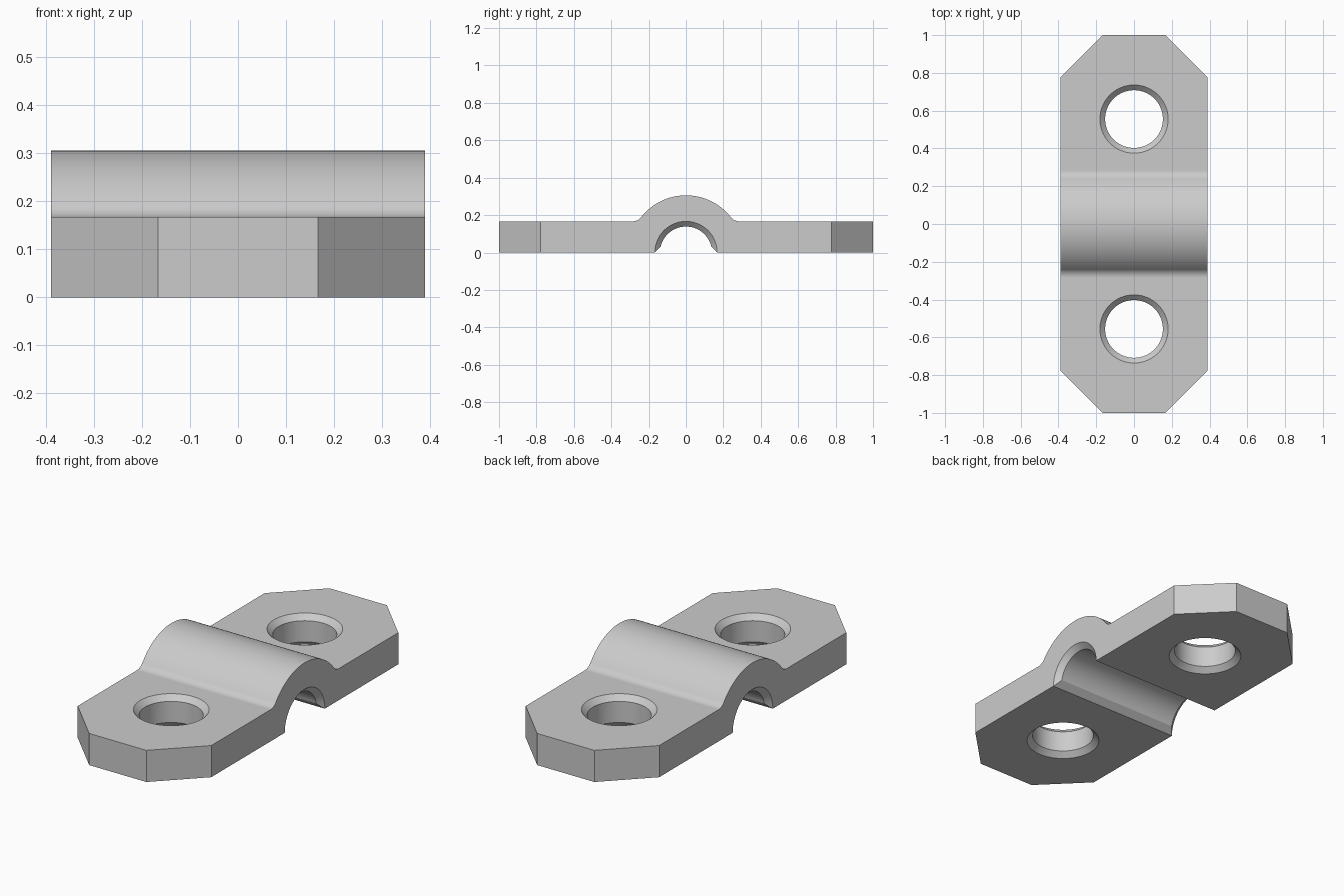
import bpy
import bmesh
from math import cos, sin, pi, sqrt, atan2, radians
from mathutils import Matrix, Vector

U = 1 / 18                     # design unit
HALF_W, THICK, ARCH_R, FILLET = 7 * U, 3 * U, 5.5 * U, U
BORE_R, HOLE_R, HOLE_Y, BEVEL = 2.5 * U, 2.75 * U, 10 * U, 0.5 * U

if "Cube" in bpy.data.objects:
    bpy.data.objects.remove(bpy.data.objects["Cube"])

steel = bpy.data.materials.new("light_grey_metal")
steel.use_nodes = True
steel.diffuse_color = (0.6, 0.6, 0.6, 1)
steel.node_tree.nodes["Principled BSDF"].inputs["Base Color"].default_value = steel.diffuse_color


def make_object(name, bm):
    bmesh.ops.recalc_face_normals(bm, faces=bm.faces)
    mesh = bpy.data.meshes.new(name)
    bm.to_mesh(mesh)
    bm.free()
    mesh.materials.append(steel)
    obj = bpy.data.objects.new(name, mesh)
    bpy.context.collection.objects.link(obj)
    return obj


def prism(name, points, direction):
    """Extrude a closed outline along a direction."""
    bm = bmesh.new()
    face = bm.faces.new([bm.verts.new(p) for p in points])
    new = bmesh.ops.extrude_face_region(bm, geom=[face])["geom"]
    bmesh.ops.translate(bm, vec=direction,
                        verts=[v for v in new if isinstance(v, bmesh.types.BMVert)])
    return make_object(name, bm)


def bore(name, radius, half_len, matrix, steps=96):
    """Round cutter whose two ends flare to leave a bevelled rim."""
    over = 0.03
    profile = [(-half_len - over, radius + BEVEL + over), (-half_len + BEVEL, radius)]
    profile += [(-h, r) for h, r in reversed(profile)]
    bm = bmesh.new()
    rings = [[bm.verts.new((r * cos(2 * pi * i / steps), r * sin(2 * pi * i / steps), h))
              for i in range(steps)] for h, r in profile]
    for low, high in zip(rings, rings[1:]):
        for i in range(steps):
            j = (i + 1) % steps
            bm.faces.new((low[i], low[j], high[j], high[i]))
    bm.faces.new(rings[0])
    bm.faces.new(rings[-1])
    bm.transform(matrix)
    return make_object(name, bm)


def boolean(target, cutter, operation):
    cutter.hide_render = True
    bpy.context.view_layer.objects.active = target
    mod = target.modifiers.new(cutter.name, 'BOOLEAN')
    mod.operation, mod.solver, mod.object = operation, 'EXACT', cutter
    bpy.ops.object.modifier_apply(modifier=mod.name)
    bpy.data.objects.remove(cutter)


# Side profile: flat strap, filleted into a raised arch
reach = ARCH_R + FILLET
fillet_z = THICK + FILLET
fillet_y = sqrt(reach ** 2 - fillet_z ** 2)
lean = atan2(fillet_z, fillet_y)
half = [(1.1, 0), (1.1, THICK)]
for i in range(13):
    a = -pi / 2 - (pi / 2 - lean) * i / 12
    half.append((fillet_y + FILLET * cos(a), fillet_z + FILLET * sin(a)))
for i in range(1, 21):
    a = lean + (pi / 2 - lean) * i / 20
    half.append((ARCH_R * cos(a), ARCH_R * sin(a)))
outline = half + [(-y, z) for y, z in reversed(half[:-1])]
strap = prism("clamp_strap", [(-0.5, y, z) for y, z in outline], Vector((1, 0, 0)))

# Plan outline with clipped corners
corners = [(3 * U, 1), (HALF_W, 14 * U)]
quarter = corners + [(x, -y) for x, y in reversed(corners)]
plan = quarter + [(-x, -y) for x, y in quarter]
boolean(strap, prism("plan_cutter", [(x, y, -0.2) for x, y in plan], Vector((0, 0, 1))), 'INTERSECT')

# Cable channel, and the bevel along its lower edges
boolean(strap, bore("channel_cutter", BORE_R, HALF_W, Matrix.Rotation(pi / 2, 4, 'Y')), 'DIFFERENCE')
low, high = -0.03, 0.047
wedge = [(-THICK + low, low), (THICK - low, low), (THICK - high, high), (high - THICK, high)]
boolean(strap, prism("edge_cutter", [(-0.5, y, z) for y, z in wedge], Vector((1, 0, 0))), 'DIFFERENCE')

# Bolt holes, bevelled above and below
for side in (-1, 1):
    place = Matrix.Translation((0, side * HOLE_Y, THICK / 2))
    boolean(strap, bore("bolt_hole_cutter", HOLE_R, THICK / 2, place), 'DIFFERENCE')

# Smooth curved faces, crisp edges
bpy.ops.object.select_all(action='DESELECT')
strap.select_set(True)
bpy.context.view_layer.objects.active = strap
bpy.ops.object.shade_smooth_by_angle(angle=radians(20))
weighted = strap.modifiers.new("weighted_normals", 'WEIGHTED_NORMAL')
weighted.keep_sharp = True
